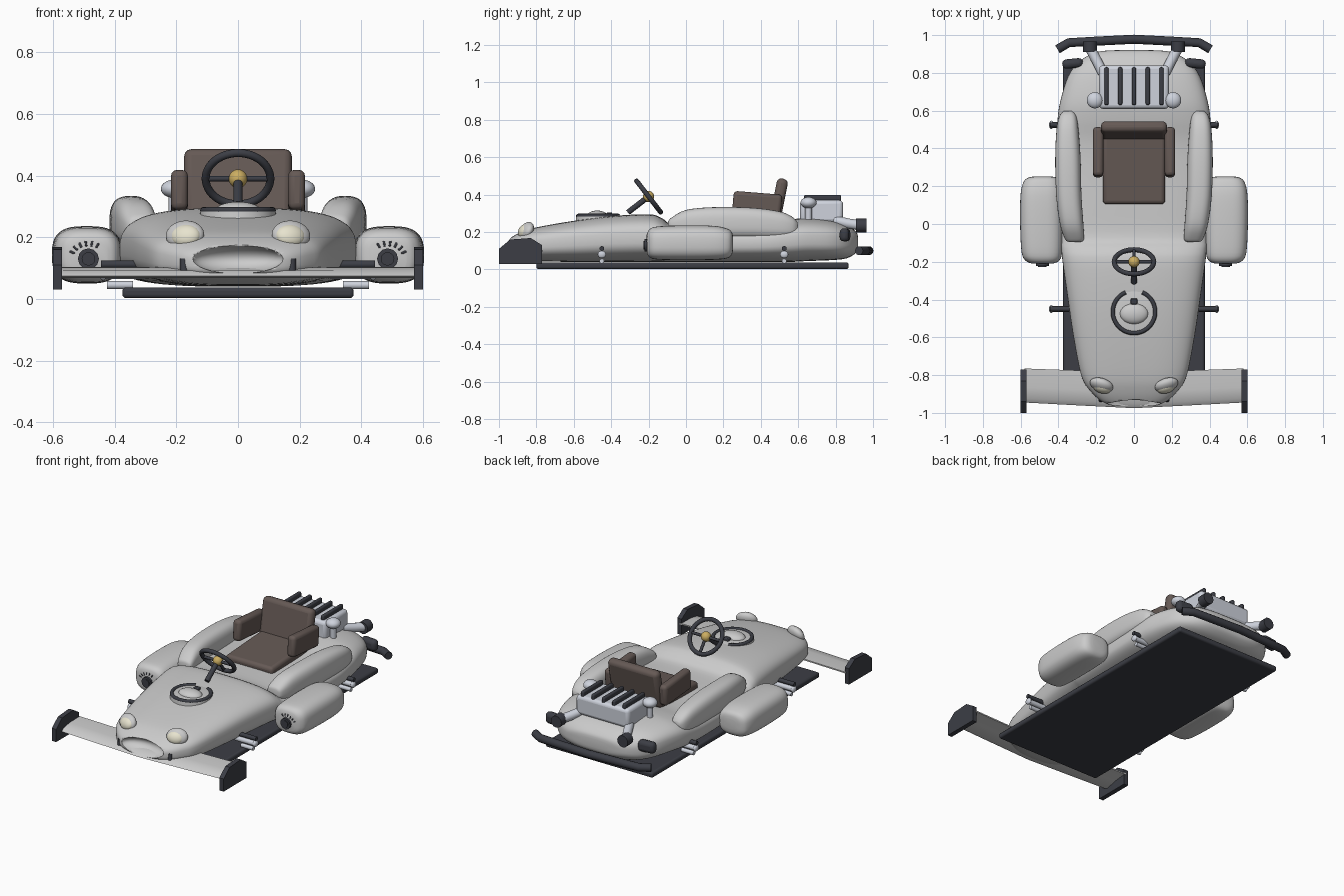
import bpy, bmesh, math
from mathutils import Vector, Matrix

if "Cube" in bpy.data.objects:
    bpy.data.objects.remove(bpy.data.objects["Cube"])

def mat(name, c):
    m = bpy.data.materials.new(name)
    m.diffuse_color = (*c, 1)
    m.use_nodes = True
    m.node_tree.nodes["Principled BSDF"].inputs["Base Color"].default_value = m.diffuse_color
    return m

DARK = mat("dark", (0.045, 0.048, 0.06))
METAL = mat("metal", (0.62, 0.65, 0.72))
BROWN = mat("brown", (0.13, 0.1, 0.09))
CREAM = mat("cream", (0.8, 0.77, 0.62))
GOLD = mat("gold", (0.6, 0.42, 0.12))

def finish(o, name, m=None, angle=40):
    o.name = name
    bpy.ops.object.select_all(action='DESELECT')
    o.select_set(True)
    bpy.context.view_layer.objects.active = o
    if m:
        o.data.materials.clear()
        o.data.materials.append(m)
    bpy.ops.object.shade_smooth_by_angle(angle=math.radians(angle))
    return o

def skin(name, rings, m=None, angle=40):
    """Closed skin over a list of equal-length point rings."""
    bm = bmesh.new()
    vs = [[bm.verts.new(p) for p in r] for r in rings]
    n = len(vs[0])
    for a, b in zip(vs, vs[1:]):
        for i in range(n):
            bm.faces.new((a[i], a[(i + 1) % n], b[(i + 1) % n], b[i]))
    bm.faces.new(vs[0])
    bm.faces.new(vs[-1])
    bmesh.ops.recalc_face_normals(bm, faces=bm.faces)
    me = bpy.data.meshes.new(name)
    bm.to_mesh(me)
    bm.free()
    o = bpy.data.objects.new(name, me)
    bpy.context.collection.objects.link(o)
    return finish(o, name, m, angle)

def loft(name, secs, n=3, m=None, steps=4, sides=40):
    """Superellipse sections (y, cx, half_width, z_bottom, z_top), splined along y."""
    rows = []
    for i in range(len(secs) - 1):
        p = [secs[max(0, min(len(secs) - 1, i + k))] for k in (-1, 0, 1, 2)]
        for t in [j / steps for j in range(steps)]:
            rows.append([0.5 * (2 * b + (c - a) * t + (2 * a - 5 * b + 4 * c - d) * t * t
                         + (3 * b - a - 3 * c + d) * t ** 3) for a, b, c, d in zip(*p)])
    rows.append(secs[-1])
    e = lambda v: math.copysign(abs(v) ** (2 / n), v)
    rings = []
    for y, cx, w, zb, zt in rows:
        ang = [2 * math.pi * k / sides for k in range(sides)]
        rings.append([(cx + w * e(math.cos(a)), y, (zb + zt) / 2 + (zt - zb) / 2 * e(math.sin(a))) for a in ang])
    return skin(name, rings, m)

def box(name, c, size, m=None, bev=0.01, rot=(0, 0, 0)):
    bpy.ops.mesh.primitive_cube_add(size=1, location=c, rotation=rot)
    o = bpy.context.object
    o.scale = size
    bpy.ops.object.transform_apply(location=False, rotation=False)
    b = o.modifiers.new("bevel", 'BEVEL')
    b.width, b.segments = bev, 3
    return finish(o, name, m)

def ball(name, c, r, m=None, rot=(0, 0, 0)):
    bpy.ops.mesh.primitive_uv_sphere_add(segments=28, ring_count=16, radius=1, location=c, rotation=rot)
    o = bpy.context.object
    o.scale = r
    bpy.ops.object.transform_apply(location=False, rotation=False)
    return finish(o, name, m)

def tube(name, pts, r, m=None):
    cu = bpy.data.curves.new(name, 'CURVE')
    cu.dimensions, cu.bevel_depth, cu.bevel_resolution, cu.use_fill_caps = '3D', r, 4, True
    s = cu.splines.new('POLY')
    s.points.add(len(pts) - 1)
    for p, q in zip(s.points, pts):
        p.co = (*q, 1)
    o = bpy.data.objects.new(name, cu)
    bpy.context.collection.objects.link(o)
    bpy.ops.object.select_all(action='DESELECT')
    o.select_set(True)
    bpy.context.view_layer.objects.active = o
    bpy.ops.object.convert(target='MESH')
    return finish(bpy.context.object, name, m)

# Floor plate and hull
box("floor_plate", (0, 0.035, 0.02), (0.75, 1.67, 0.035), DARK, 0.012)
hull = [(-.965, .10, .085, .14), (-.94, .17, .07, .168), (-.88, .235, .055, .2), (-.8, .28, .045, .225),
        (-.6, .32, .04, .26), (-.4, .35, .04, .285), (-.2, .378, .04, .295), (-.13, .385, .04, .275),
        (-.07, .39, .04, .24), (.1, .40, .04, .236), (.4, .41, .04, .24), (.55, .405, .04, .265),
        (.65, .39, .045, .275), (.78, .35, .05, .262), (.86, .29, .06, .237), (.91, .2, .09, .2), (.92, .1, .12, .17)]
body = loft("body", [(y, 0, w, b, t) for y, w, b, t in hull], sides=64)

# Nose intake cut
cutter = ball("intake_cutter", (0, -.97, .13), (.15, .09, .048))
cutter.hide_render = True
cutter.hide_set(True)
mod = body.modifiers.new("intake", 'BOOLEAN')
mod.object, mod.solver = cutter, 'EXACT'

# Front wing with end plates
rings = []
for x, le, te in ((-.58, -.945, -.765), (-.3, -.96, -.775), (0, -.975, -.79), (.3, -.96, -.775), (.58, -.945, -.765)):
    f = ((0, .075), (.12, .092), (.45, .102), (1, .104), (1, .096), (.5, .085), (.12, .068))
    rings.append([(x, le + (te - le) * u, z) for u, z in f])
skin("front_wing", rings)
plate = ((-1, .03), (-.77, .03), (-.77, .13), (-.83, .168), (-.94, .16), (-1, .11))
for s in (-1, 1):
    skin("wing_end_plate", [[(s * x, y, z) for y, z in plate] for x in (.57, .6)], DARK, 20)

# Seat
box("seat_cushion", (0, .3, .25), (.33, .39, .06), BROWN, .02, (.06, 0, 0))
box("seat_back", (0, .495, .365), (.35, .06, .245), BROWN, .025, (-.2, 0, 0))

# Steering wheel, spokes, hub and column
hub = Vector((0, -.2, .39))
axis = Vector((0, -.79, -.61))
down = Vector((0, .61, -.79))
bpy.ops.mesh.primitive_torus_add(major_radius=.105, minor_radius=.013, major_segments=48, minor_segments=12,
                                 location=hub, rotation=axis.to_track_quat('Z', 'Y').to_euler())
finish(bpy.context.object, "steering_wheel", DARK)
tube("steering_spokes", [hub + Vector((-.1, 0, 0)), hub + Vector((.1, 0, 0))], .009, DARK)
tube("steering_lower_spoke", [hub, hub + down * .1], .009, DARK)
tube("steering_column", [hub, hub + axis * .14], .015, DARK)
ball("steering_hub", hub, (.03, .03, .03), GOLD)

# Hood cap: plinth, open dark ring, dome and latch
cap = Matrix.Translation((0, -.465, 0))
skin("cap_plinth", [[cap @ Vector((r * math.cos(a * math.pi / 20), r * math.sin(a * math.pi / 20), z))
                     for a in range(40)] for r, z in ((.125, .25), (.122, .285), (.105, .289))])
for s in (-1, 1):
    tube("cap_ring", [(s * .112 * math.sin(t), -.465 + .112 * math.cos(t), .287)
                      for t in [.4 + k * .115 for k in range(25)]], .011, DARK)
ball("cap_dome", (0, -.475, .285), (.075, .055, .03))
box("cap_latch", (0, -.41, .295), (.035, .03, .02), DARK, .005)

# Radiator block with fins
box("engine_block", (0, .725, .31), (.37, .23, .12), METAL, .02)
for k in range(-2, 3):
    box("engine_fin", (k * .073, .73, .375), (.022, .2, .045), DARK, .008)

# Rear bumper
tube("rear_bumper", [(-.405, .925, .1), (-.345, .96, .1), (-.2, .968, .1), (0, .978, .1),
                     (.2, .968, .1), (.345, .96, .1), (.405, .925, .1)], .024, DARK)

for s in (-1, 1):
    # Armrest
    box("armrest", (s * .19, .38, .345), (.055, .26, .13), BROWN, .02, (-.08, 0, 0))
    # Cockpit flank
    loft("cockpit_flank", [(y, s * c, w, b, t) for y, c, w, b, t in (
        (-.095, .315, .03, .215, .255), (-.08, .315, .05, .19, .275), (0, .33, .062, .17, .318),
        (.15, .345, .067, .165, .333), (.35, .35, .067, .165, .33), (.5, .352, .058, .165, .31),
        (.57, .35, .045, .175, .28), (.597, .348, .025, .2, .25))], 2.8)
    # Side pod with front nozzle and vent slots
    loft("side_pod", [(y, s * c, w, b, t) for y, c, w, b, t in (
        (-.208, .485, .06, .085, .19), (-.195, .485, .088, .065, .215), (-.15, .488, .107, .053, .23),
        (0, .49, .113, .05, .236), (.15, .49, .111, .052, .233), (.22, .488, .098, .06, .218),
        (.245, .485, .075, .08, .2), (.252, .485, .04, .11, .17))], 2.9)
    tube("pod_nozzle", [(s * .485, -.17, .13), (s * .485, -.222, .13)], .034, DARK)
    tube("pod_nozzle_lip", [(s * .485, -.2, .13), (s * .485, -.228, .13)], .022, DARK)
    for k in range(6):
        a = math.radians(60 + k * 19)
        box("pod_vent", (s * (.485 - .058 * math.cos(a)), -.203, .13 + .05 * math.sin(a)),
            (.018, .014, .007), DARK, .002, (0, s * a, 0))
    # Headlight
    r = (-.45, 0, s * .3)
    ball("headlight_housing", (s * .172, -.852, .207), (.064, .032, .05), None, r)
    ball("headlight_lens", (s * .17, -.866, .205), (.05, .028, .039), CREAM, r)
    # Nose peg
    tube("nose_peg", [(s * .175, -.93, .09), (s * .175, -.925, .13)], .013, DARK)
    # Outriggers
    for y in (-.45, .525):
        tube("outrigger_bar", [(s * .3, y, .08), (s * .44, y, .08)], .016, METAL)
        ball("outrigger_knob", (s * .438, y, .08), (.012, .022, .02), METAL)
        tube("outrigger_upper", [(s * .3, y, .112), (s * .445, y, .112)], .013, DARK)
        tube("outrigger_lower", [(s * .34, y, .045), (s * .425, y, .045)], .013, METAL)
    # Rear: lamp globe, exhaust and tail light
    ball("engine_globe", (s * .207, .655, .357), (.043, .043, .03), METAL)
    tube("globe_stem", [(s * .207, .655, .26), (s * .207, .655, .35)], .018, METAL)
    tube("exhaust_pipe", [(s * .165, .8, .26), (s * .2, .87, .245), (s * .235, .935, .235)], .027, METAL)
    tube("exhaust_tip", [(s * .232, .91, .235), (s * .232, .965, .235)], .037, DARK)
    box("tail_light", (s * .325, .85, .185), (.11, .05, .07), DARK, .022, (0, 0, -s * .1))
